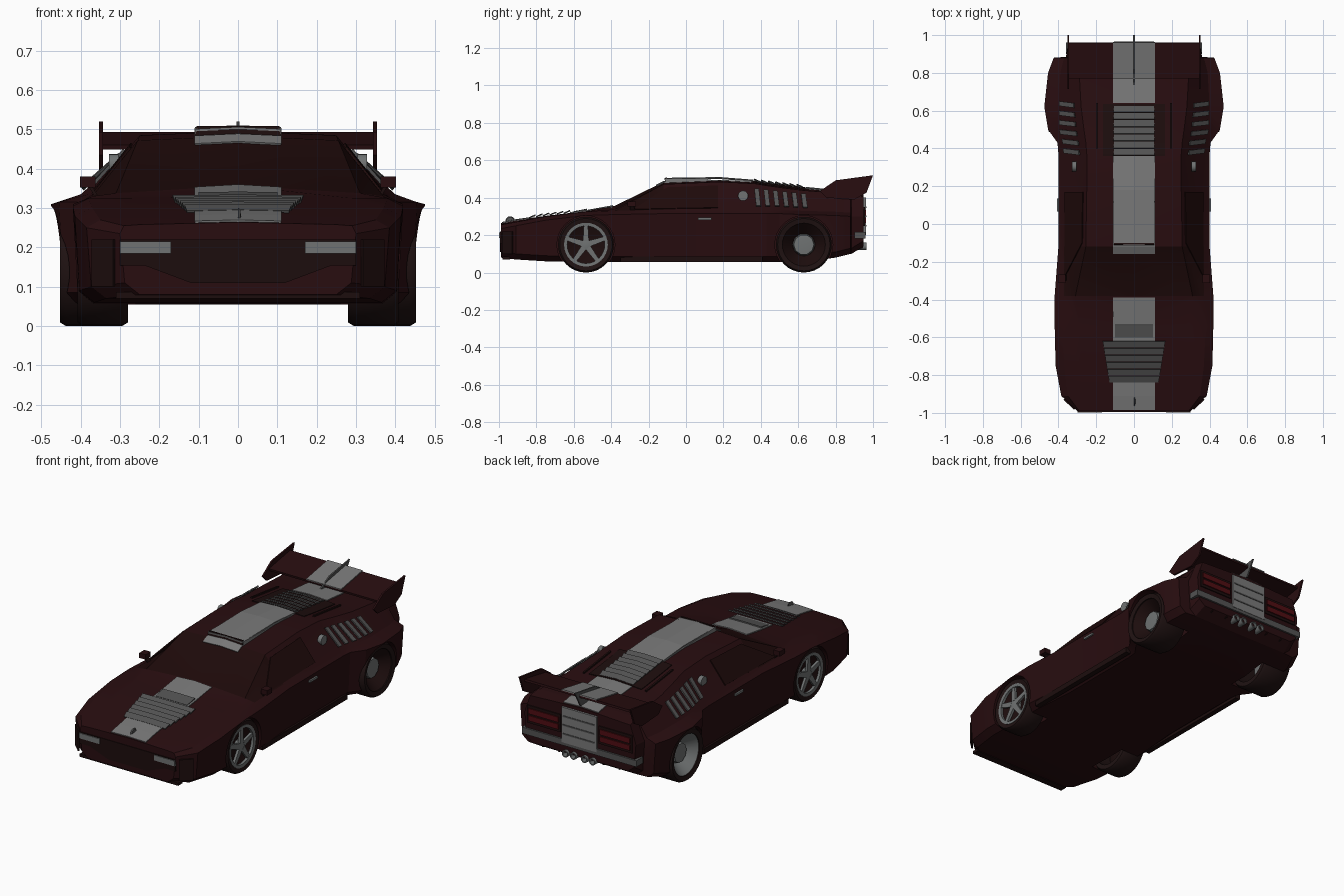
import bpy, bmesh, math
from mathutils import Vector

old = bpy.data.objects.get("Cube")
if old:
    bpy.data.objects.remove(old)


def material(name, r, g, b):
    m = bpy.data.materials.new(name)
    m.use_nodes = True
    m.diffuse_color = (r, g, b, 1)
    m.node_tree.nodes["Principled BSDF"].inputs["Base Color"].default_value = (r, g, b, 1)
    return m


PAINT = material("dark maroon paint", .021, .004, .005)
GLASS = material("tinted glass", .013, .003, .003)
TRIM = material("dark trim", .012, .004, .004)
TYRE = material("tyre rubber", .014, .006, .006)
STRIPE = material("grey stripe", .19, .19, .19)
SLAT = material("slat grey", .085, .085, .085)
METAL = material("wheel metal", .16, .17, .17)
RED = material("tail light red", .08, .004, .006)


def make(name, verts, faces, mats, smooth=None):
    mesh = bpy.data.meshes.new(name)
    mesh.from_pydata(verts, [], faces)
    for m in mats:
        mesh.materials.append(m)
    bm = bmesh.new()
    bm.from_mesh(mesh)
    bmesh.ops.recalc_face_normals(bm, faces=bm.faces)
    bm.to_mesh(mesh)
    bm.free()
    ob = bpy.data.objects.new(name, mesh)
    bpy.context.collection.objects.link(ob)
    if smooth:
        select(ob)
        bpy.ops.object.shade_smooth_by_angle(angle=math.radians(smooth))
    return ob


def select(ob):
    bpy.ops.object.select_all(action="DESELECT")
    ob.select_set(True)
    bpy.context.view_layer.objects.active = ob


def plate(name, corners, mat, thick=.008):
    ob = make(name, corners, [range(len(corners))], [mat])
    mod = ob.modifiers.new("thickness", "SOLIDIFY")
    mod.thickness, mod.offset = thick, 0
    return ob


def box(name, loc, size, mat):
    signs = [(i, j, k) for i in (-1, 1) for j in (-1, 1) for k in (-1, 1)]
    verts = [[c + d * s / 2 for c, d, s in zip(loc, size, sg)] for sg in signs]
    faces = [(0, 1, 3, 2), (4, 6, 7, 5), (0, 4, 5, 1), (2, 3, 7, 6), (0, 2, 6, 4), (1, 5, 7, 3)]
    return make(name, verts, faces, [mat])


def lathe(name, profile, centre, mat, axis="x", segs=32):
    """Closed ring of (radius, offset) points turned about the x or y axis."""
    verts, n = [], len(profile)
    for i in range(segs):
        a = math.tau * i / segs
        for r, off in profile:
            p = (off, r * math.cos(a), r * math.sin(a))
            if axis == "y":
                p = (p[1], p[0], p[2])
            verts.append(Vector(centre) + Vector(p))
    faces = [(i * n + j, i * n + (j + 1) % n, (i + 1) % segs * n + (j + 1) % n, (i + 1) % segs * n + j)
             for i in range(segs) for j in range(n)]
    ob = make(name, verts, faces, [mat])
    bm = bmesh.new()
    bm.from_mesh(ob.data)
    bmesh.ops.remove_doubles(bm, verts=bm.verts, dist=.0001)
    bmesh.ops.recalc_face_normals(bm, faces=bm.faces)
    bm.to_mesh(ob.data)
    bm.free()
    select(ob)
    bpy.ops.object.shade_smooth_by_angle(angle=math.radians(35))
    return ob


# Body stations: y, half width, floor, belt, shoulder x, top edge x, top edge z, top centre z
STATIONS = [
    (-.99, .30, .08, .235, .29, .25, .258, .264),
    (-.91, .385, .07, .25, .35, .27, .272, .28),
    (-.75, .415, .06, .28, .37, .28, .30, .303),
    (-.54, .42, .055, .305, .38, .29, .325, .328),
    (-.38, .42, .055, .31, .37, .31, .338, .357),
    (-.12, .40, .055, .315, .37, .255, .472, .484),
    (.18, .40, .055, .315, .37, .25, .485, .496),
    (.37, .40, .055, .315, .375, .25, .475, .486),
    (.43, .405, .055, .315, .38, .255, .465, .478),
    (.5, .455, .055, .315, .40, .265, .455, .47),
    (.62, .475, .055, .31, .40, .28, .44, .455),
    (.8, .455, .08, .305, .39, .29, .425, .437),
    (.88, .425, .10, .30, .37, .30, .42, .43),
    (.885, .36, .10, .30, .35, .31, .42, .43),
    (.95, .35, .14, .30, .345, .315, .405, .42),
]


def station(y):
    for a, b in zip(STATIONS, STATIONS[1:]):
        if y <= b[0]:
            t = (y - a[0]) / (b[0] - a[0])
            return [p + (q - p) * t for p, q in zip(a, b)]
    return STATIONS[-1]


def top(x, y):
    _, _, _, _, _, xe, ze, zc = station(y)
    return zc + (ze - zc) * min(abs(x) / xe, 1)


def side(y, t, s, lift=.004):
    """Point on the sloping upper side, t from shoulder to roof edge."""
    _, _, _, zs, xs, xe, ze, _ = station(y)
    return (s * (xs + (xe - xs) * t + lift), y, zs + .02 + (ze - zs - .02) * t + lift)


def ribbon(name, y0, y1, h0, h1, mat, lift0=.005, lift1=.005):
    """Plate that follows the hood, roof or deck."""
    ys = [y0] + [r[0] for r in STATIONS if y0 < r[0] < y1] + [y1]
    verts = []
    for y in ys:
        t = (y - y0) / (y1 - y0)
        h, lift = h0 + (h1 - h0) * t, lift0 + (lift1 - lift0) * t
        verts += [(x, y, top(x, y) + lift) for x in (-h, 0, h)]
    faces = [(3 * i + j, 3 * i + j + 1, 3 * i + j + 4, 3 * i + j + 3) for i in range(len(ys) - 1) for j in (0, 1)]
    ob = make(name, verts, faces, [mat])
    ob.modifiers.new("thickness", "SOLIDIFY").thickness = .006
    return ob


# Body shell
verts, faces = [], []
for y, w, zb, zs, xs, xe, ze, zc in STATIONS:
    half = [(w - .05, zb), (w - .012, zb + .03), (w, zs), (xs, zs + .02), (xe, ze)]
    ring = [(0, zb)] + half + [(0, zc)] + [(-x, z) for x, z in reversed(half)]
    verts += [(x, y, z) for x, z in ring]
N = len(ring)
for i in range(len(STATIONS) - 1):
    faces += [(i * N + j, i * N + (j + 1) % N, (i + 1) * N + (j + 1) % N, (i + 1) * N + j) for j in range(N)]
faces += [range(N), range(len(verts) - N, len(verts))]
body = make("body", verts, faces, [PAINT, GLASS])
for f in body.data.polygons:
    c = f.center
    if -.38 < c.y < -.12 and c.z > .36:
        f.material_index = 1

# Wheels and wheel arches
for end, y, xo, xi in (("front", -.535, .408, .28), ("rear", .63, .452, .28)):
    for s, label in ((1, "left"), (-1, "right")):
        tag = end + "_" + label
        at = (0, y, .149)
        cutter = lathe("arch_cutter", [(0, s * .26), (.155, s * .26), (.155, s * .6), (0, s * .6)], at, TRIM)
        mod = body.modifiers.new("arch", "BOOLEAN")
        mod.operation, mod.solver, mod.object = "DIFFERENCE", "EXACT", cutter
        select(body)
        bpy.ops.object.modifier_apply(modifier=mod.name)
        bpy.data.objects.remove(cutter)
        tyre = [(.115, xi), (.14, xi), (.149, xi + .015), (.149, xo - .015), (.14, xo), (.115, xo - .006)]
        lathe(tag + "_tyre", [(r, s * x) for r, x in tyre], at, TYRE)
        deep = xo - (.04 if end == "front" else .075)
        dish_mat = TRIM if end == "front" or s > 0 else METAL
        dish = [(0, deep - .01), (0, deep), (.06, deep), (.115, xo - .012), (.118, xo - .03), (.06, deep - .01)]
        lathe(tag + "_dish", [(r, s * x) for r, x in dish], at, dish_mat)
        if end == "front":
            rim = [(.1, xo - .03), (.1, xo - .005), (.117, xo - .003), (.117, xo - .03)]
            lathe(tag + "_rim", [(r, s * x) for r, x in rim], at, METAL)
            for k in range(5):
                a = math.tau * k / 5 + math.pi / 2
                u, v = Vector((0, math.cos(a), math.sin(a))), Vector((0, -math.sin(a), math.cos(a)))
                mid = Vector((s * (xo - .015), y, at[2]))
                quad = [mid + u * r + v * h for r, h in ((.02, -.016), (.105, -.011), (.105, .011), (.02, .016))]
                plate(tag + "_spoke", quad, METAL, .014)
        hub_r = .03 if end == "front" else .06
        hub = [(0, deep), (hub_r, deep), (hub_r * .9, deep + .03), (0, deep + .034)]
        lathe(tag + "_hub", [(r, s * x) for r, x in hub], at, METAL, segs=10)
select(body)
bpy.ops.object.shade_smooth_by_angle(angle=math.radians(22))

# Centre stripe, hood grille and rear slats
ribbon("nose_stripe", -.985, -.84, .11, .11, STRIPE)
ribbon("hood_stripe", -.62, -.39, .11, .11, STRIPE)
ribbon("hood_scoop", -.6, -.53, .1, .1, SLAT, .007, .012)
for i in range(6):
    y, h = -.84 + .037 * i, .13 + .006 * i
    ribbon("hood_slat", y, y + .034, h, h + .006, SLAT, .006, .016)
ribbon("rear_louvre_base", .36, .635, .165, .165, TRIM, .004, .004)
for i in range(7):
    y = .365 + .038 * i
    ribbon("rear_slat", y, y + .033, .11, .105, SLAT, .016, .006)
ribbon("deck_stripe", .64, .945, .11, .11, STRIPE)
lathe("nose_badge", [(0, 0), (.025, 0), (.02, .006), (0, .008)], (0, -.94, .276), SLAT, segs=16).rotation_euler = (0, 0, 0)

# Raised roof scoop
ribbon("scoop_lip", -.16, -.1, .11, .11, STRIPE)
ribbon("roof_scoop", -.115, .36, .108, .11, STRIPE, .022, .01)
plate("scoop_opening", [(-.11, -.11, .48), (.11, -.11, .48), (.105, -.105, .508), (-.105, -.105, .508)], TRIM)
for s in (1, -1):
    plate("scoop_wall", [(s * .107, -.11, .48), (s * .107, .35, .47), (s * .107, .35, .49), (s * .107, -.11, .503)], STRIPE)

# Nose details
box("light_bar", (0, -.988, .187), (.6, .012, .066), TRIM)
plate("grille", [(-.24, -.99, .155), (-.12, -.99, .11), (.12, -.99, .11), (.24, -.99, .155)], TRIM)
box("chin_lip", (0, -.96, .078), (.62, .04, .016), TRIM)
for s in (1, -1):
    box("headlight", (s * .235, -.992, .2), (.13, .014, .03), METAL)
    plate("nose_duct", [(s * x, y, z) for x, y, z in
                        ((.315, -.98, .1), (.37, -.928, .1), (.37, -.928, .22), (.315, -.98, .22))], TRIM)

# Side details
for s in (1, -1):
    window = [(-.28, .06), (.17, .06), (.17, .85), (-.1, .85)]
    plate("side_window", [side(y, t, s, .002) for y, t in window], GLASS, .006)
    for i in range(6):
        y = .375 + .05 * i
        plate("side_slat", [side(y + d, t, s, .008) for d, t in ((0, .1), (.025, .1), (.015, .75), (-.01, .75))], SLAT)
    x, _, z = side(.305, .5, s)
    lathe("fuel_cap", [(0, -.012), (.027, -.012), (.027, .012), (0, .012)], (x, .305, z), METAL, segs=16)
    box("door_handle", (s * .402, .1, .288), (.012, .07, .012), METAL)
    box("side_skirt", (s * .385, .03, .07), (.03, .76, .03), TRIM)
    box("mirror", (s * .382, -.29, .366), (.04, .045, .028), PAINT)
    plate("mirror_stalk", [(s * .36, -.3, .33), (s * .36, -.27, .33), (s * .378, -.28, .36), (s * .378, -.3, .36)], TRIM)
    deck = [(s * .19, .4), (s * .2, .4), (s * .2, .64), (s * .19, .64)]
    plate("deck_vent", [(x, y, top(x, y) + .005) for x, y in deck], TRIM)

# Tail wing with end fins and centre fin
plate("wing", [(-.345, .77, .455), (.345, .77, .455), (.345, .96, .488), (-.345, .96, .488)], PAINT, .012)
plate("wing_stripe", [(-.11, .768, .463), (.11, .768, .463), (.11, .962, .497), (-.11, .962, .497)], STRIPE, .006)
FIN = [(.715, .435), (.8, .493), (1, .52), (.965, .427), (.9, .39), (.75, .4)]
for s in (1, -1):
    plate("wing_fin", [(s * .348, y, z) for y, z in FIN], PAINT, .01)
plate("centre_fin", [(0, .72, .44), (0, .82, .492), (0, 1, .52), (0, .95, .43)], SLAT, .008)

# Rear fascia
box("tail_panel", (0, .952, .3), (.22, .02, .2), STRIPE)
for i in range(3):
    box("tail_panel_groove", (0, .963, .25 + .05 * i), (.2, .004, .008), SLAT)
box("rear_bumper", (0, .93, .2), (.72, .06, .035), SLAT)
for s in (1, -1):
    box("tail_light_frame", (s * .225, .95, .3), (.21, .012, .1), TRIM)
    for z in (.28, .32):
        box("tail_light", (s * .225, .957, z), (.19, .01, .03), RED)
    for x in (.035, .085):
        pipe = [(.014, -.08), (.02, -.08), (.02, .02), (.014, .02)]
        lathe("exhaust_pipe", pipe, (s * x, .945, .14), METAL, "y", 16)
    for x in (.14, .24):
        plate("diffuser_fin", [(s * x, .81, .1), (s * x, .945, .13), (s * x, .945, .19), (s * x, .81, .19)], TRIM)
